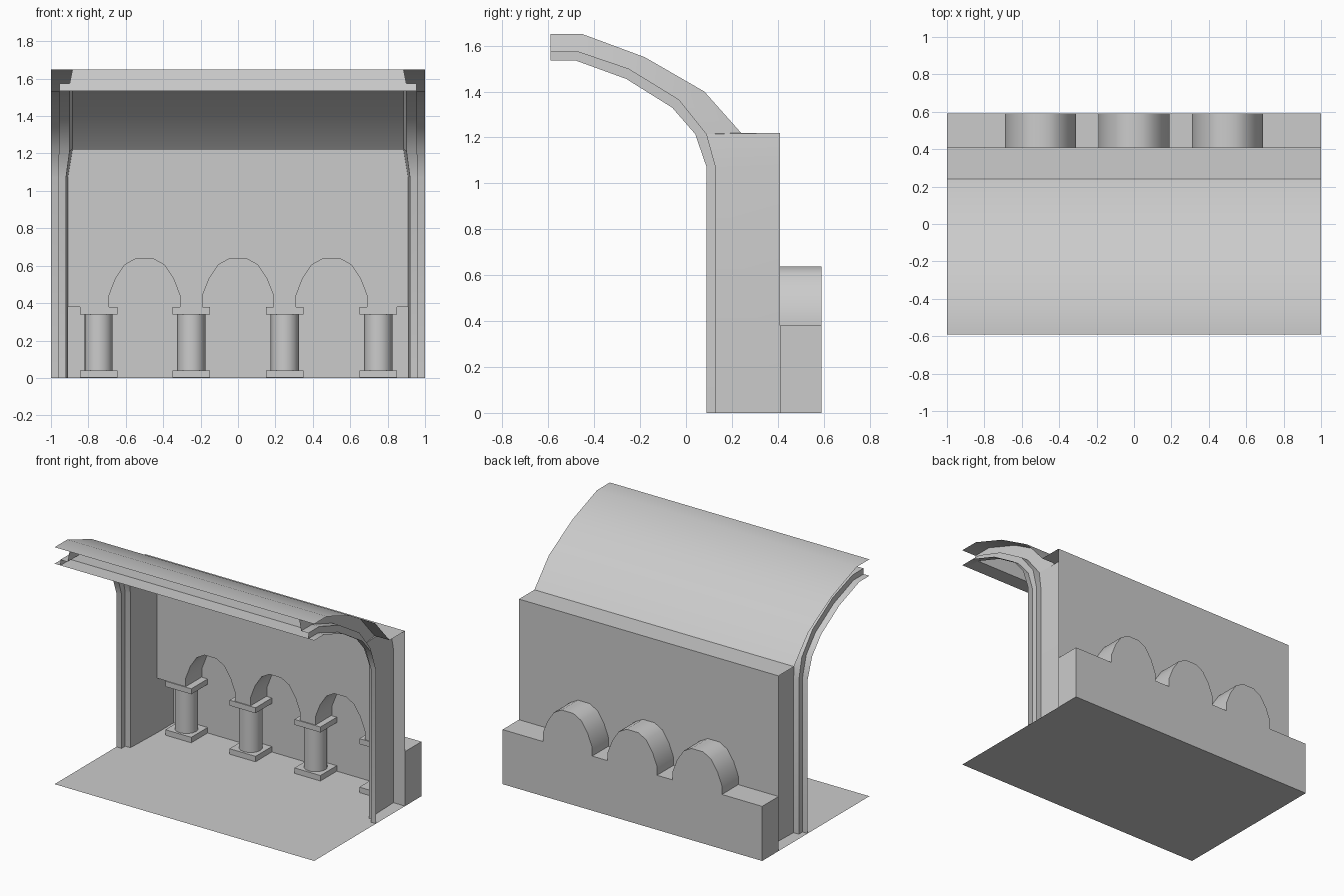
import bpy, bmesh, math

cube = bpy.data.objects.get("Cube")
if cube:
    bpy.data.objects.remove(cube, do_unlink=True)

grey = bpy.data.materials.new("plain_grey")
grey.use_nodes = True
colour = (0.6, 0.6, 0.6, 1)
grey.diffuse_color = colour
grey.node_tree.nodes["Principled BSDF"].inputs["Base Color"].default_value = colour


def finish(name, bm):
    """Turn a bmesh into a smooth-by-angle object."""
    bmesh.ops.remove_doubles(bm, verts=bm.verts, dist=0.0005)
    bmesh.ops.recalc_face_normals(bm, faces=bm.faces)
    mesh = bpy.data.meshes.new(name)
    bm.to_mesh(mesh)
    bm.free()
    mesh.materials.append(grey)
    obj = bpy.data.objects.new(name, mesh)
    bpy.context.collection.objects.link(obj)
    bpy.ops.object.select_all(action='DESELECT')
    obj.select_set(True)
    bpy.context.view_layer.objects.active = obj
    bpy.ops.object.shade_smooth_by_angle(angle=math.radians(32))
    return obj


def loft(bm, rows):
    """Skin a sheet through rows of points, skipping collapsed corners."""
    for a, b in zip(rows, rows[1:]):
        for i in range(len(a) - 1):
            quad = []
            for p in (a[i], a[i + 1], b[i + 1], b[i]):
                if p not in quad:
                    quad.append(p)
            if len(quad) > 2:
                bm.faces.new([bm.verts.new(p) for p in quad])


def sheet(name, points):
    bm = bmesh.new()
    bm.faces.new([bm.verts.new(p) for p in points])
    return finish(name, bm)


FRONT, WALL, BACK = -0.59, 0.41, 0.59
WALL_TOP, LEDGE = 1.22, 0.38

# Curves in (y, z): frame lip, frame step and roof
lip = [(FRONT, 1.535), (-0.48, 1.535), (-0.26, 1.455), (-0.06, 1.33),
       (0.04, 1.215), (0.04, 1.215), (0.09, 1.07), (0.09, 0)]
step = [(FRONT, 1.575), (-0.47, 1.575), (-0.25, 1.5), (-0.03, 1.365),
        (0.09, 1.215), (0.09, 1.215), (0.13, 1.07), (0.13, 0)]
roof = [(FRONT, 1.65), (-0.45, 1.65), (-0.18, 1.55), (0.08, 1.4),
        (0.24, WALL_TOP), (WALL, WALL_TOP)]
edge = roof + [(WALL, 1.07), (WALL, 0)]

# Floor and roof sheets
sheet("floor", [(-1, FRONT, 0), (1, FRONT, 0), (1, BACK, 0), (-1, BACK, 0)])
bm = bmesh.new()
loft(bm, [[(-1, y, z), (1, y, z)] for y, z in roof])
finish("roof", bm)


def rib_section(i, side):
    low = i > 5
    rim, inner, root = (0.96, 0.92, 0.91) if low else (0.955, 0.90, 0.885)
    return [(side, *lip[i]), (side * rim, *lip[i]), (side * rim, *step[i]),
            (side * inner, *step[i]), (side * root, *edge[i])]


# Stepped side ribs
for side, name in ((1, "left_rib"), (-1, "right_rib")):
    bm = bmesh.new()
    loft(bm, [rib_section(i, side) for i in range(len(lip))])
    finish(name, bm)

# Front fascia between the ribs, and the shelf below it
sheet("front_fascia", rib_section(1, -1)[1:] + rib_section(1, 1)[:0:-1])
sheet("front_shelf", [(-0.955, FRONT, 1.535), (0.955, FRONT, 1.535),
                      (0.955, -0.48, 1.535), (-0.955, -0.48, 1.535)])

# Outline of the arcade, in (x, z)
half = [(-0.19, LEDGE), (-0.19, 0.44), (-0.155, 0.53), (-0.105, 0.605), (-0.045, 0.638)]
arch = half + [(-x, z) for x, z in reversed(half)]
arches = [(c + x, z) for c in (-0.5, 0, 0.5) for x, z in arch]


def outline(w):
    return [(-w, 0), (-w, LEDGE)] + arches + [(w, LEDGE), (w, 0)]


# Wall with the arcade opening
sheet("wall", [(x, WALL, z) for x, z in
               [(1, 0), (1, WALL_TOP), (-1, WALL_TOP), (-1, 0)] + outline(0.91)])

# Niche shell: back, vaults, ledges and ends
bm = bmesh.new()
loft(bm, [[(x, y, z) for x, z in outline(1)] for y in (WALL, BACK)])
bm.faces.new([bm.verts.new((x, BACK, z)) for x, z in outline(1)])
finish("niche_shell", bm)
for side, name in ((1, "left_niche_end"), (-1, "right_niche_end")):
    x = side * 0.91
    sheet(name, [(x, WALL, 0), (x, BACK, 0), (x, BACK, LEDGE), (x, WALL, LEDGE)])


def block(name, x, z0, z1):
    bm = bmesh.new()
    bmesh.ops.create_cube(bm, size=1)
    bmesh.ops.scale(bm, verts=bm.verts, vec=(0.2, 0.18, z1 - z0))
    bmesh.ops.translate(bm, verts=bm.verts, vec=(x, 0.497, (z0 + z1) / 2))
    finish(name, bm)


# Columns with plinths and capitals
for n, x in enumerate((-0.745, -0.25, 0.25, 0.75), 1):
    block(f"plinth_{n}", x, 0.002, 0.04)
    block(f"capital_{n}", x, 0.34, 0.378)
    bm = bmesh.new()
    bmesh.ops.create_cone(bm, segments=16, radius1=0.075, radius2=0.075, depth=0.3)
    bmesh.ops.translate(bm, verts=bm.verts, vec=(x, 0.497, 0.19))
    finish(f"column_{n}", bm)
